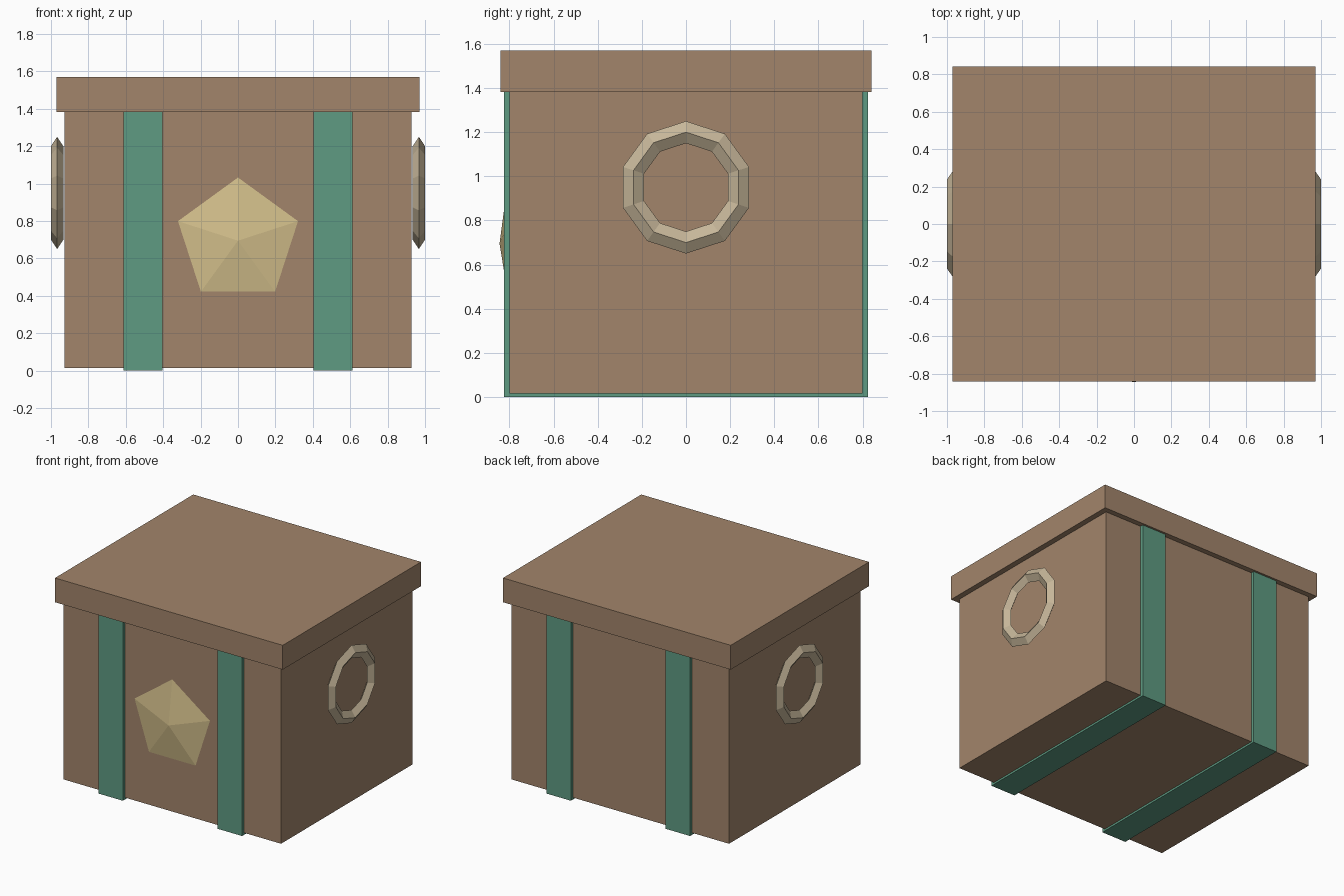
import bpy, bmesh, math

if "Cube" in bpy.data.objects:
    bpy.data.objects.remove(bpy.data.objects["Cube"])


def material(name, r, g, b):
    lin = [((c / 255 + 0.055) / 1.055) ** 2.4 for c in (r, g, b)]
    m = bpy.data.materials.new(name)
    m.diffuse_color = (*lin, 1.0)
    m.use_nodes = True
    m.node_tree.nodes["Principled BSDF"].inputs["Base Color"].default_value = m.diffuse_color
    return m


brown = material("cardboard brown", 162, 133, 107)
green = material("strap green", 94, 155, 130)
gold = material("pale gold", 211, 191, 139)
bone = material("ring beige", 198, 182, 153)


def make(name, verts, faces, mat):
    me = bpy.data.meshes.new(name)
    me.from_pydata(verts, [], faces)
    bm = bmesh.new()
    bm.from_mesh(me)
    bmesh.ops.recalc_face_normals(bm, faces=bm.faces)
    bm.to_mesh(me)
    bm.free()
    me.materials.append(mat)
    ob = bpy.data.objects.new(name, me)
    bpy.context.collection.objects.link(ob)
    return ob


def box(name, x, y, z0, z1, mat):
    v = [(sx * x, sy * y, z) for z in (z0, z1)
         for sx, sy in ((-1, -1), (1, -1), (1, 1), (-1, 1))]
    f = [(0, 1, 2, 3), (4, 5, 6, 7)] + [(i, (i + 1) % 4, (i + 1) % 4 + 4, i + 4) for i in range(4)]
    return make(name, v, f, mat)


# Box body and overhanging lid
box("box_body", 0.927, 0.80, 0.015, 1.385, brown)
box("lid", 0.97, 0.841, 1.383, 1.57, brown)

# U-shaped straps running down the front, under the base and up the back
outline = [(-0.825, 1.384), (-0.825, 0), (0.825, 0), (0.825, 1.384),
           (0.795, 1.384), (0.795, 0.02), (-0.795, 0.02), (-0.795, 1.384)]
n = len(outline)
for side, s in (("left", -1), ("right", 1)):
    v = [(s * x, y, z) for x in (0.403, 0.612) for y, z in outline]
    f = [(i, (i + 1) % n, (i + 1) % n + n, i + n) for i in range(n)]
    for o in (0, n):
        f += [(o, o + 1, o + 6, o + 7), (o + 1, o + 2, o + 5, o + 6), (o + 2, o + 3, o + 4, o + 5)]
    make(side + "_strap", v, f, green)

# Shallow five-sided pyramid emblem on the front
v = [(0.36 * math.sin(math.tau * i / 5), -0.797, 0.695 + 0.36 * math.cos(math.tau * i / 5))
     for i in range(5)] + [(0, -0.845, 0.695)]
make("front_emblem", v, [(i, (i + 1) % 5, 5) for i in range(5)] + [(0, 1, 2, 3, 4)], gold)

# Ten-sided handle rings with a diamond section on both sides
section = [(0.30, 0), (0.25, 0.033), (0.20, 0), (0.25, -0.033)]
for side, s in (("left", -1), ("right", 1)):
    v = []
    for i in range(10):
        a = math.tau * i / 10
        v += [(s * (0.967 + d), r * math.sin(a), 0.95 + r * math.cos(a)) for r, d in section]
    f = [(i * 4 + j, i * 4 + (j + 1) % 4, (i + 1) % 10 * 4 + (j + 1) % 4, (i + 1) % 10 * 4 + j)
         for i in range(10) for j in range(4)]
    make(side + "_handle_ring", v, f, bone)
